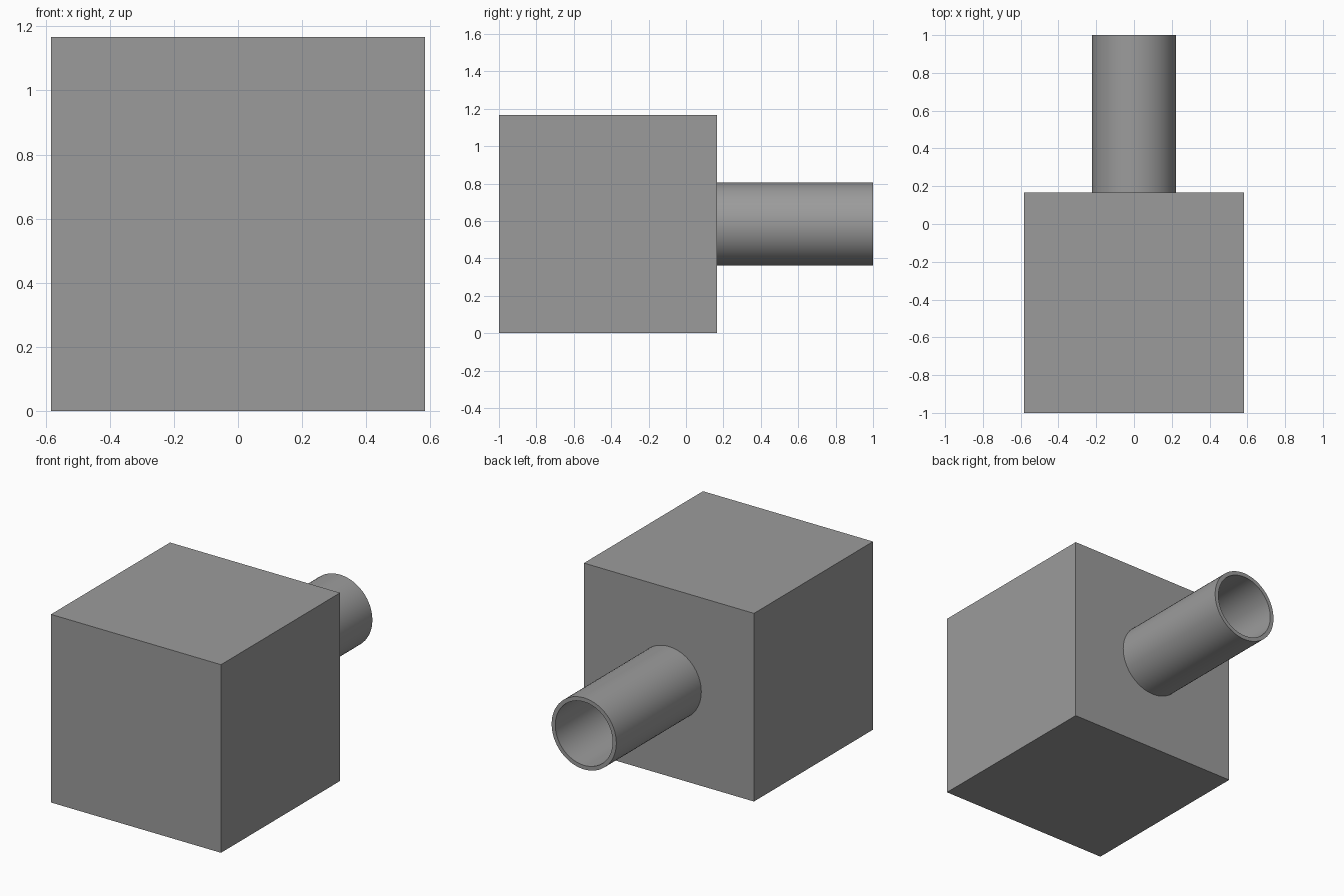
import bpy
import bmesh
from math import radians
from mathutils import Matrix, Vector

SIDE = 1.167
BACK = SIDE - 1.0          # rear face of the block
OUTER, INNER = 0.222, 0.197
MID = SIDE / 2

cube = bpy.data.objects.get("Cube")
if cube:
    bpy.data.objects.remove(cube, do_unlink=True)

grey = bpy.data.materials.new("plain_grey")
grey.use_nodes = True
colour = (0.33, 0.33, 0.33, 1)
grey.diffuse_color = colour
grey.node_tree.nodes["Principled BSDF"].inputs["Base Color"].default_value = colour


def add_object(name, bm):
    bmesh.ops.recalc_face_normals(bm, faces=bm.faces)
    mesh = bpy.data.meshes.new(name)
    bm.to_mesh(mesh)
    bm.free()
    mesh.materials.append(grey)
    obj = bpy.data.objects.new(name, mesh)
    bpy.context.collection.objects.link(obj)
    return obj


# Solid block
bm = bmesh.new()
bmesh.ops.create_cube(bm, size=SIDE, matrix=Matrix.Translation((0, BACK - MID, MID)))
add_object("block", bm)

# Hollow pipe: wall section spun round the y axis
bm = bmesh.new()
section = [(OUTER, BACK), (OUTER, 1), (INNER, 1), (INNER, BACK)]
verts = [bm.verts.new((r, y, MID)) for r, y in section]
edges = [bm.edges.new((verts[i], verts[(i + 1) % 4])) for i in range(4)]
bmesh.ops.spin(bm, geom=verts + edges, cent=Vector((0, 0, MID)), axis=Vector((0, 1, 0)),
               angle=radians(360), steps=64, use_merge=True)
bmesh.ops.remove_doubles(bm, verts=bm.verts, dist=0.0001)
pipe = add_object("pipe", bm)

bpy.ops.object.select_all(action="DESELECT")
pipe.select_set(True)
bpy.context.view_layer.objects.active = pipe
bpy.ops.object.shade_smooth_by_angle(angle=radians(30))
